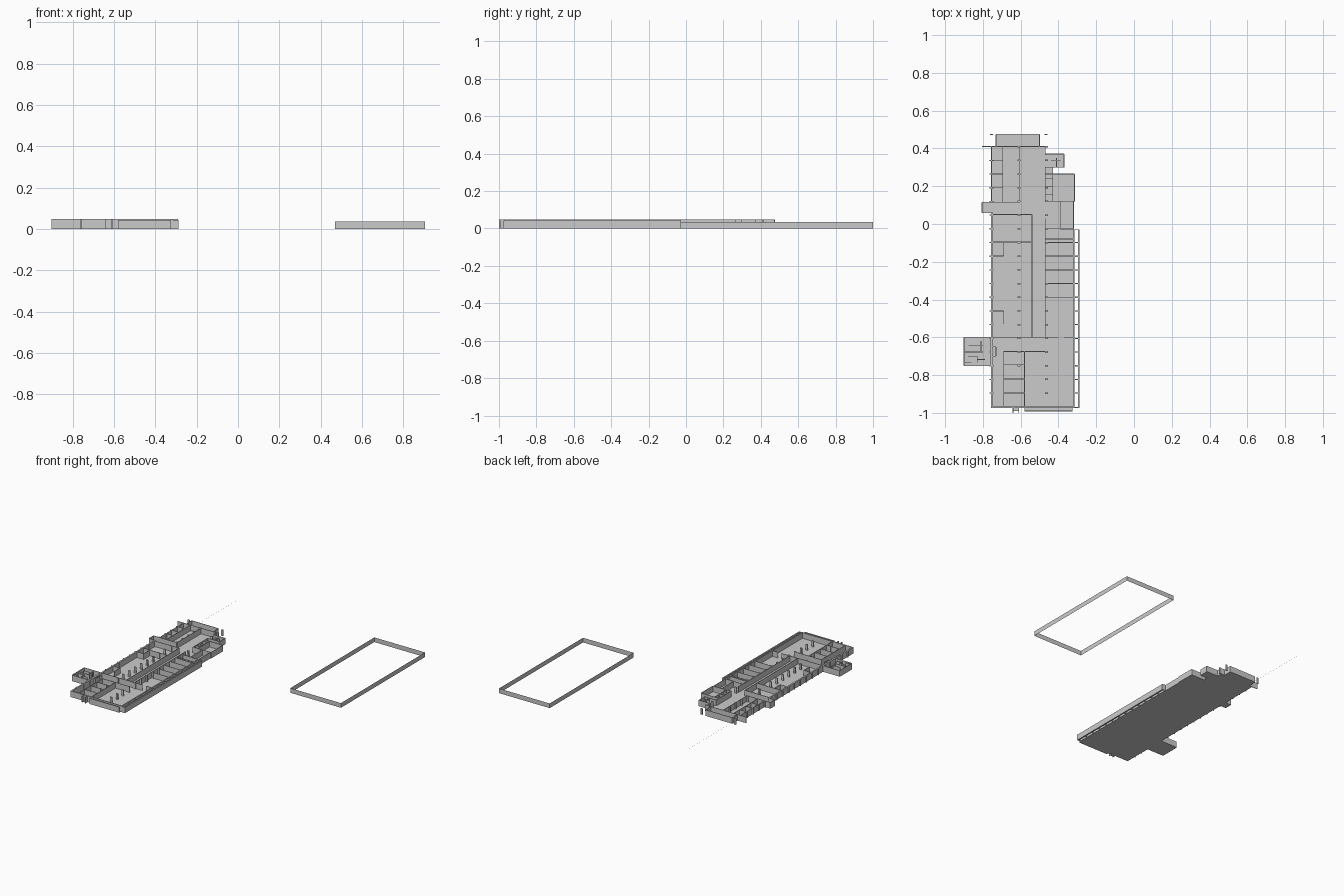
import bpy, bmesh

if "Cube" in bpy.data.objects:
    bpy.data.objects.remove(bpy.data.objects["Cube"])

H = 0.047      # storey height
T = 0.004      # partition thickness
STEP = 0.0725  # column spacing


def build(name, boxes):
    """One object made of axis-aligned boxes (x0, x1, y0, y1, z0, z1)."""
    bm = bmesh.new()
    for x0, x1, y0, y1, z0, z1 in boxes:
        r = bmesh.ops.create_cube(bm, size=1)
        for v in r["verts"]:
            v.co = (x1 if v.co.x > 0 else x0,
                    y1 if v.co.y > 0 else y0,
                    z1 if v.co.z > 0 else z0)
    return finish(name, bm)


def finish(name, bm):
    me = bpy.data.meshes.new(name)
    bm.to_mesh(me)
    bm.free()
    ob = bpy.data.objects.new(name, me)
    bpy.context.collection.objects.link(ob)
    return ob


def along_x(y, x0, x1, t=T, h=H):
    return (x0, x1, y - t / 2, y + t / 2, 0, h)


def along_y(x, y0, y1, t=T, h=H):
    return (x - t / 2, x + t / 2, y0, y1, 0, h)


def room(x0, x1, y0, y1, sides="lrfb", t=T, h=H):
    """Walls on the chosen sides: left, right, front, back."""
    opts = {"l": along_y(x0, y0, y1, t, h), "r": along_y(x1, y0, y1, t, h),
            "f": along_x(y0, x0, x1, t, h), "b": along_x(y1, x0, x1, t, h)}
    return [opts[s] for s in sides]


# Floor slabs, butted edge to edge
slabs = [(-.757, -.315, -.97, -.03), (-.757, -.39, -.03, .12),
         (-.757, -.47, .12, .41), (-.39, -.32, -.03, .12),
         (-.73, -.50, .41, .475), (-.47, -.37, .30, .37),
         (-.43, -.315, .12, .265), (-.47, -.43, .12, .30),
         (-.58, -.325, -.99, -.97), (-.805, -.757, .06, .115),
         (-.90, -.757, -.75, -.60), (-.64, -.61, -.99, -.97)]
build("floor", [s + (0, .003) for s in slabs])

# Outer walls
build("outer_walls",
      [along_y(-.752, -.97, .06, .011), along_y(-.754, .115, .41),
       along_y(-.319, -.97, -.03, .008),
       along_x(-.97, -.757, -.315, .008),
       along_x(-.99, -.58, -.325, .004, .044),
       along_x(.41, -.805, -.47),
       along_y(-.47, .365, .41), along_y(-.47, .12, .30),
       along_x(-.03, -.39, -.29)]
      + room(-.73, -.50, .41, .475, "lrb")
      + room(-.805, -.757, .06, .115, "lfb")
      + room(-.47, -.37, .30, .37, "rfb")
      + room(-.43, -.315, .12, .265)
      + room(-.39, -.32, -.03, .12, "lr"))

# Left annex and its small cubicles
build("annex_walls",
      room(-.90, -.757, -.75, -.60)
      + [along_x(-.642, -.875, -.80), along_x(-.678, -.90, -.80),
         along_x(-.70, -.88, -.83), along_x(-.718, -.83, -.79),
         along_x(-.732, -.90, -.86), along_y(-.81, -.678, -.62),
         along_y(-.83, -.732, -.70)])

# Front rooms
build("front_rooms",
      [along_y(-.69, -.97, -.675), along_y(-.58, -.97, -.675),
       along_x(-.675, -.69, -.455), along_x(-.60, -.757, -.40),
       along_x(-.60, -.37, -.32)]
      + [along_x(y, -.69, -.58) for y in (-.745, -.82, -.895)]
      + room(-.75, -.73, -.70, -.65, "rfb")
      + room(-.64, -.61, -1.0, -.97, "lr"))

# Long halls either side of the corridor
build("hall_walls",
      [along_y(-.54, -.60, .05), along_x(.05, -.757, -.54),
       along_y(-.47, -.60, .03), along_x(-.095, -.757, -.54)]
      + [along_x(y, -.47, -.32) for y in
         (-.0255, -.08, -.098, -.17, -.243, -.315, -.388)]
      + room(-.757, -.69, -.17, -.10, "rf")
      + room(-.757, -.69, -.53, -.46, "rb"))

# Rear rooms
build("rear_rooms",
      [along_y(-.695, .115, .41), along_y(-.605, .115, .41),
       along_x(.115, -.757, -.605), along_x(.12, -.47, -.32)]
      + [along_x(y, -.757, -.695) for y in (.195, .265, .335)]
      + [along_x(y, -.47, -.43) for y in (.155, .20, .24, .265)]
      + [along_y(-.41, .30, .35), along_x(.335, -.44, -.39)])

# Column grid
cols = []
for k in range(-6, 13):
    y = -.0255 - STEP * k
    for x in (-.61, -.462):
        cols.append((x - .008, x + .008, y - .004, y + .004, 0, H + .002))
    cols.append((-.765, -.745, y - .003, y + .003, 0, H))
for x in (-.755, -.465):
    cols.append((x - .008, x + .008, .47, .477, 0, H))
build("columns", cols)

# Free-standing screen wall on the right, with struts back to the building
build("screen_wall", [(-.297, -.288, -.975, -.03, 0, .044),
                      (-.319, -.288, -.975, -.969, 0, .044)])
build("screen_struts", [(-.312, -.297, -.0255 - STEP * k - .003,
                         -.0255 - STEP * k + .003, 0, .044)
                        for k in range(1, 13)])

# Separate boundary ring: a zero-thickness band
bm = bmesh.new()
loop = [(.47, -.03), (.905, -.03), (.905, 1), (.47, 1)]
lo = [bm.verts.new((x, y, 0)) for x, y in loop]
hi = [bm.verts.new((x, y, .036)) for x, y in loop]
for i in range(4):
    j = (i + 1) % 4
    bm.faces.new((lo[i], lo[j], hi[j], hi[i]))
finish("boundary_band", bm)

# Hairline strip running back from the building
build("rear_line", [(-.7202, -.7198, .475, 1, 0, .0004)])
